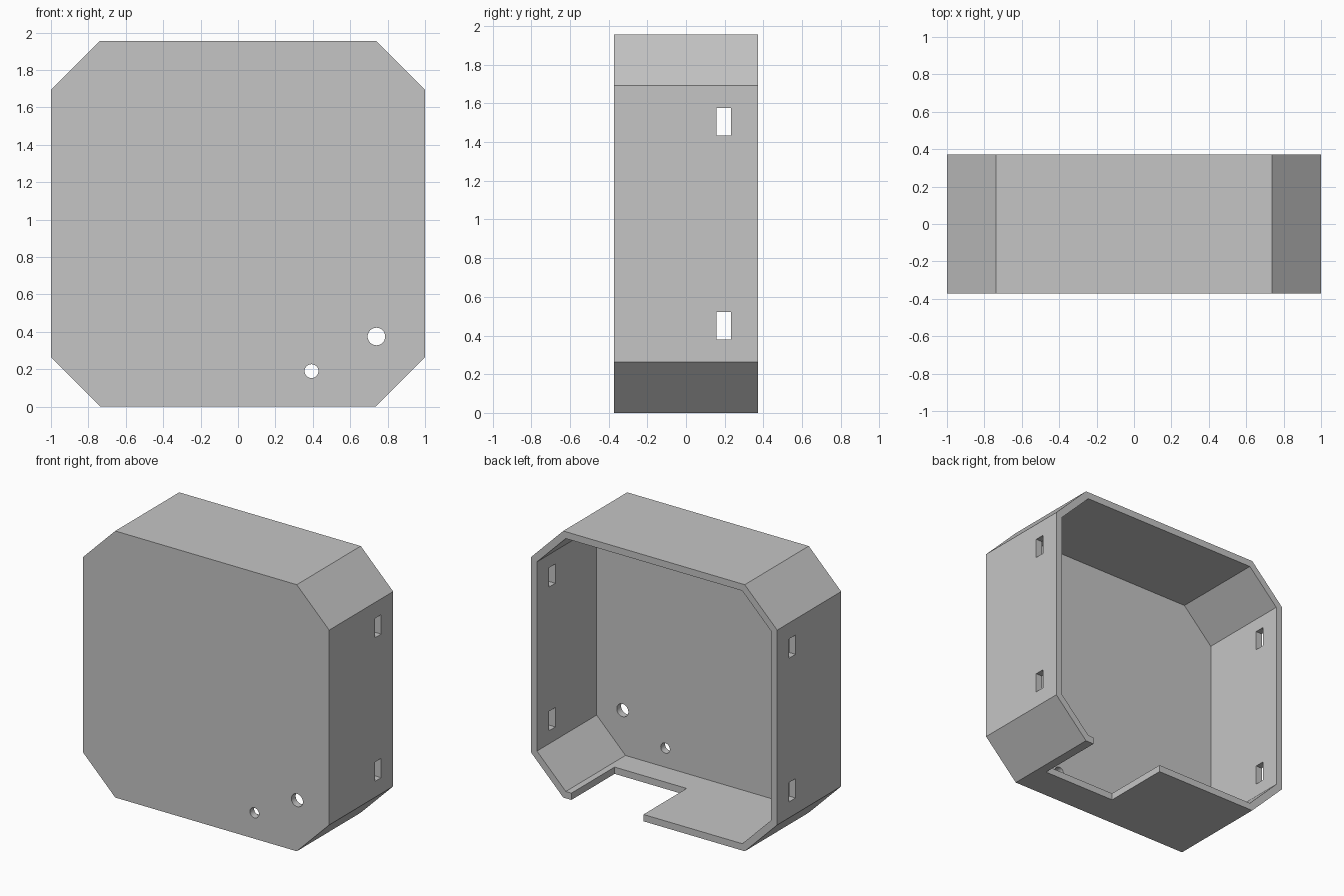
import bpy, bmesh, math
from mathutils import Matrix, Vector

if "Cube" in bpy.data.objects:
    bpy.data.objects.remove(bpy.data.objects["Cube"], do_unlink=True)

HALF_W, HEIGHT, HALF_D = 1.0, 1.956, 0.371
CHAMFER, WALL = 0.263, 0.05
MID = HEIGHT / 2

grey = bpy.data.materials.new("light grey plastic")
grey.use_nodes = True
colour = (0.56, 0.56, 0.56, 1)
grey.diffuse_color = colour
grey.node_tree.nodes["Principled BSDF"].inputs["Base Color"].default_value = colour


def finish(name, bm):
    bmesh.ops.recalc_face_normals(bm, faces=bm.faces)
    mesh = bpy.data.meshes.new(name)
    bm.to_mesh(mesh)
    bm.free()
    mesh.materials.append(grey)
    ob = bpy.data.objects.new(name, mesh)
    bpy.context.collection.objects.link(ob)
    return ob


def octagon_prism(name, w, h, c, y0, y1):
    """Chamfered rectangle extruded along y."""
    pts = [(w, h - c), (w - c, h), (c - w, h), (-w, h - c),
           (-w, c - h), (c - w, -h), (w - c, -h), (w, c - h)]
    bm = bmesh.new()
    face = bm.faces.new([bm.verts.new((x, y0, MID + z)) for x, z in pts])
    out = bmesh.ops.extrude_face_region(bm, geom=[face])
    verts = [v for v in out["geom"] if isinstance(v, bmesh.types.BMVert)]
    bmesh.ops.translate(bm, verts=verts, vec=(0, y1 - y0, 0))
    return finish(name, bm)


def block(name, centre, size):
    bm = bmesh.new()
    bmesh.ops.create_cube(bm, size=1, matrix=Matrix.Translation(centre)
                          @ Matrix.Diagonal((*size, 1)))
    return finish(name, bm)


def cylinder(name, x, z, radius):
    bm = bmesh.new()
    bmesh.ops.create_cone(bm, cap_ends=True, segments=32, radius1=radius,
                          radius2=radius, depth=0.3,
                          matrix=Matrix.Translation((x, -HALF_D, z))
                          @ Matrix.Rotation(math.pi / 2, 4, 'X'))
    return finish(name, bm)


# Outer shell
housing = octagon_prism("housing", HALF_W, MID, CHAMFER, -HALF_D, HALF_D)

# Hollow interior, open at the back
cutters = [octagon_prism("cavity", HALF_W - WALL, MID - WALL,
                         CHAMFER - WALL * (2 - math.sqrt(2)),
                         WALL - HALF_D, HALF_D + 0.2)]

# Notch in the floor, open at the back
cutters.append(block("floor_notch", (0.378, 0.17, 0), (0.585, 0.6, 0.3)))

# Two slots through each side wall
for side in (-1, 1):
    for dz in (-0.527, 0.527):
        cutters.append(block("side_slot", (side * HALF_W, 0.195, MID + dz),
                             (0.3, 0.073, 0.142)))

# Round holes in the front panel
cutters.append(cylinder("large_hole", 0.74, 0.375, 0.047))
cutters.append(cylinder("small_hole", 0.393, 0.19, 0.037))

for cutter in cutters:
    cutter.hide_render = True
    mod = housing.modifiers.new(cutter.name, 'BOOLEAN')
    mod.operation = 'DIFFERENCE'
    mod.solver = 'EXACT'
    mod.object = cutter

# Bake the cuts and remove the cutters
bpy.context.view_layer.update()
graph = bpy.context.evaluated_depsgraph_get()
result = bpy.data.meshes.new_from_object(housing.evaluated_get(graph))
housing.modifiers.clear()
housing.data = result
for cutter in cutters:
    bpy.data.objects.remove(cutter, do_unlink=True)
result.materials.clear()
result.materials.append(grey)
for poly in result.polygons:
    poly.material_index = 0

# Smooth hole walls, sharp edges elsewhere
bpy.ops.object.select_all(action='DESELECT')
housing.select_set(True)
bpy.context.view_layer.objects.active = housing
bpy.ops.object.shade_smooth_by_angle(angle=math.radians(30))
